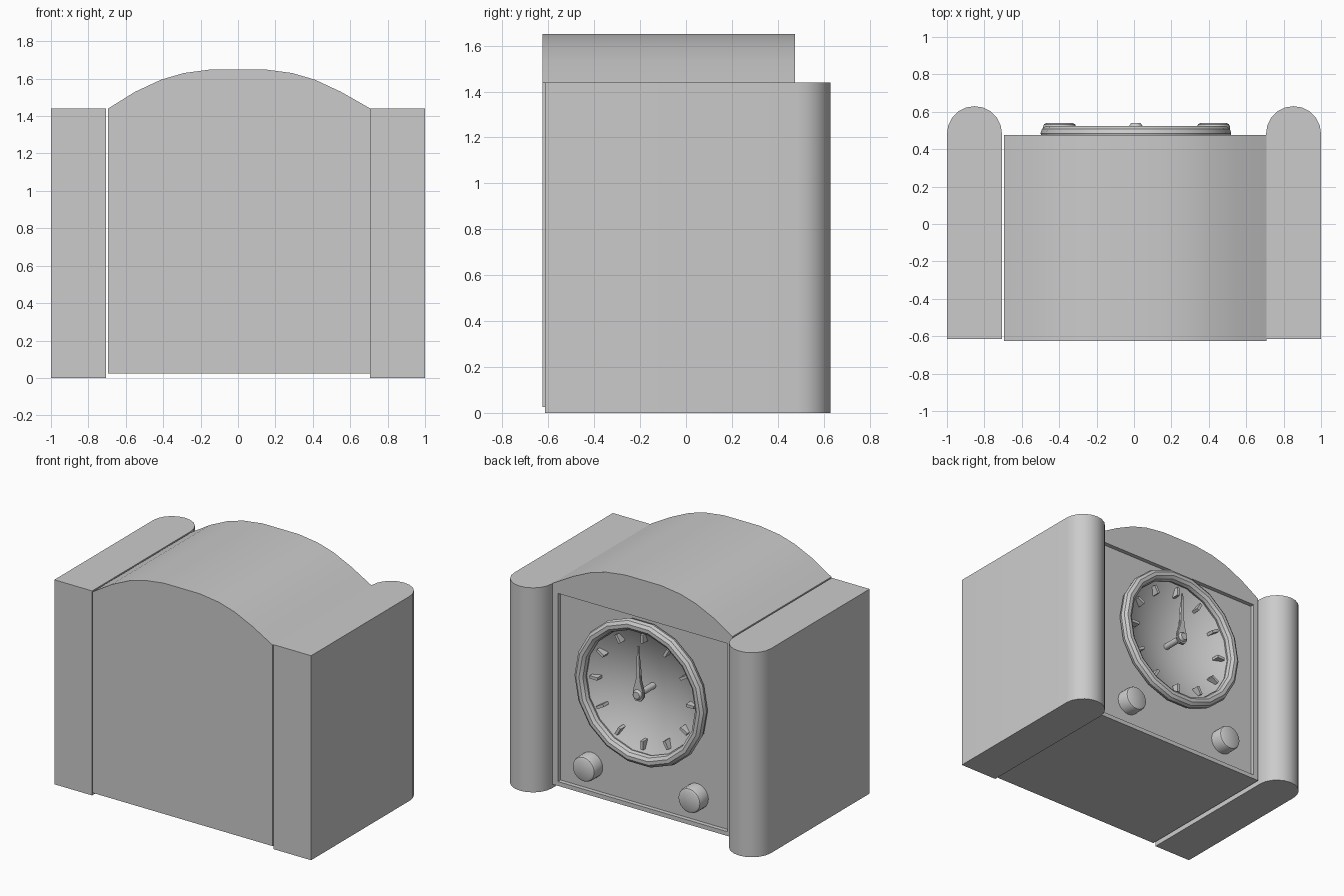
import bpy, bmesh, math
from mathutils import Vector, Matrix

if "Cube" in bpy.data.objects:
    bpy.data.objects.remove(bpy.data.objects["Cube"])

# One plain grey for the whole cabinet
grey = bpy.data.materials.new("plain_grey")
grey.use_nodes = True
grey.diffuse_color = (0.6, 0.6, 0.6, 1)
grey.node_tree.nodes["Principled BSDF"].inputs["Base Color"].default_value = (0.6, 0.6, 0.6, 1)

CX, DIAL_Z = 0.01, 0.86
BODY_BACK, PANEL_Y = 0.475, 0.445


def finish(bm, name, smooth=True):
    bmesh.ops.remove_doubles(bm, verts=bm.verts, dist=0.0001)
    bmesh.ops.recalc_face_normals(bm, faces=bm.faces)
    mesh = bpy.data.meshes.new(name)
    bm.to_mesh(mesh)
    bm.free()
    mesh.materials.append(grey)
    ob = bpy.data.objects.new(name, mesh)
    bpy.context.collection.objects.link(ob)
    if smooth:
        activate(ob)
        bpy.ops.object.shade_smooth_by_angle(angle=math.radians(35))
    return ob


def activate(ob):
    bpy.ops.object.select_all(action='DESELECT')
    ob.select_set(True)
    bpy.context.view_layer.objects.active = ob


def prism(name, points, offset, smooth=True):
    """Extrude a closed 3D outline along an offset."""
    bm = bmesh.new()
    face = bm.faces.new([bm.verts.new(p) for p in points])
    ext = bmesh.ops.extrude_face_region(bm, geom=[face], use_keep_orig=True)
    verts = [g for g in ext["geom"] if isinstance(g, bmesh.types.BMVert)]
    bmesh.ops.translate(bm, verts=verts, vec=offset)
    return finish(bm, name, smooth)


def box(name, lo, hi):
    pts = [(lo[0], lo[1], lo[2]), (hi[0], lo[1], lo[2]),
           (hi[0], lo[1], hi[2]), (lo[0], lo[1], hi[2])]
    return prism(name, pts, (0, hi[1] - lo[1], 0), False)


def lathe(name, profile, x, z, steps, closed=False):
    """Spin (radius, y) points around an axis along y."""
    bm = bmesh.new()
    verts = [bm.verts.new((x + r, y, z)) for r, y in profile]
    edges = [bm.edges.new(pair) for pair in zip(verts, verts[1:])]
    if closed:
        edges.append(bm.edges.new((verts[-1], verts[0])))
    bmesh.ops.spin(bm, geom=verts + edges, cent=(x, 0, z), axis=(0, 1, 0),
                   angle=math.tau, steps=steps)
    return finish(bm, name)


def cut(ob, cutter):
    cutter.hide_render = True
    activate(ob)
    mod = ob.modifiers.new("cut", 'BOOLEAN')
    mod.operation = 'DIFFERENCE'
    mod.solver = 'EXACT'
    mod.object = cutter
    bpy.ops.object.modifier_apply(modifier=mod.name)
    bpy.data.objects.remove(cutter)


# Arched body with a sunken panel and a round opening for the dial
arch = [(0.70, 1.44), (0.55, 1.53), (0.41, 1.595), (0.29, 1.63), (0.14, 1.65)]
left, right = -0.695, 0.708
outline = [(left, 0.025), (right, 0.025), (right, 1.44)] + arch[1:]
outline += [(-x, z) for x, z in reversed(arch[1:])] + [(left, 1.44)]
body = prism("body", [(x, -0.625, z) for x, z in outline], (0, 0.625 + BODY_BACK, 0))
cut(body, box("panel_cutter", (-0.655, PANEL_Y, 0.055), (0.665, 0.6, 1.38)))
cut(body, lathe("dial_cutter", [(0, 0.29), (0.46, 0.29), (0.46, 0.6), (0, 0.6)],
                CX, DIAL_Z, 36))
activate(body)
bpy.ops.object.shade_smooth_by_angle(angle=math.radians(35))

# Side pillars with a half-round end
for side, name in ((-1, "right_pillar"), (1, "left_pillar")):
    radius, mid = 0.147, side * 0.853
    pts = [(mid - radius, -0.615, 0), (mid + radius, -0.615, 0)]
    pts += [(mid + radius * math.cos(math.pi * i / 10),
             0.483 + radius * math.sin(math.pi * i / 10), 0) for i in range(11)]
    prism(name, pts, (0, 0, 1.44))

# Concave dial dish
DISH_R, RIM_Y, DEPTH = 0.455, 0.48, 0.13


def dish_y(r):
    return RIM_Y - DEPTH * (1 - (r / DISH_R) ** 2)


dish = [(DISH_R * i / 8, dish_y(DISH_R * i / 8)) for i in range(9)]
lathe("dial_dish", dish + [(DISH_R, 0.3), (0, 0.3)], CX, DIAL_Z, 36)

# Rounded bezel ring
tube = [(0.47 + 0.04 * math.cos(math.tau * i / 10),
         0.485 + 0.04 * math.sin(math.tau * i / 10)) for i in range(10)]
lathe("bezel", tube, CX, DIAL_Z, 18, closed=True)

# Twelve hour ticks
for i in range(12):
    tick = box("hour_tick", (-0.01, dish_y(0.34) - 0.01, 0.345), (0.01, 0.48, 0.405))
    tick.data.transform(Matrix.Translation((CX, 0, DIAL_Z))
                        @ Matrix.Rotation(math.tau * i / 12, 4, 'Y'))

# Spindle and tapered hands, both pointing straight up
lathe("spindle", [(0, 0.34), (0.022, 0.34), (0.022, 0.49), (0.035, 0.495),
                  (0.035, 0.525), (0.025, 0.54), (0, 0.54)], CX, DIAL_Z, 12)
for name, y, length in (("minute_hand", 0.512, 0.34), ("hour_hand", 0.498, 0.24)):
    half = [(0.02, -0.045), (0.04, -0.015), (0.036, 0.03), (0.016, 0.1), (0.005, length)]
    shape = half + [(-x, z) for x, z in reversed(half)]
    prism(name, [(CX + x, y, DIAL_Z + z) for x, z in shape], (0, 0.01, 0), False)

# Two control knobs
for x, name in ((-0.398, "right_knob"), (0.425, "left_knob")):
    lathe(name, [(0, PANEL_Y - 0.01), (0.088, PANEL_Y - 0.01), (0.088, 0.52),
                 (0.083, 0.533), (0.07, 0.54), (0, 0.54)], x, 0.227, 20)
